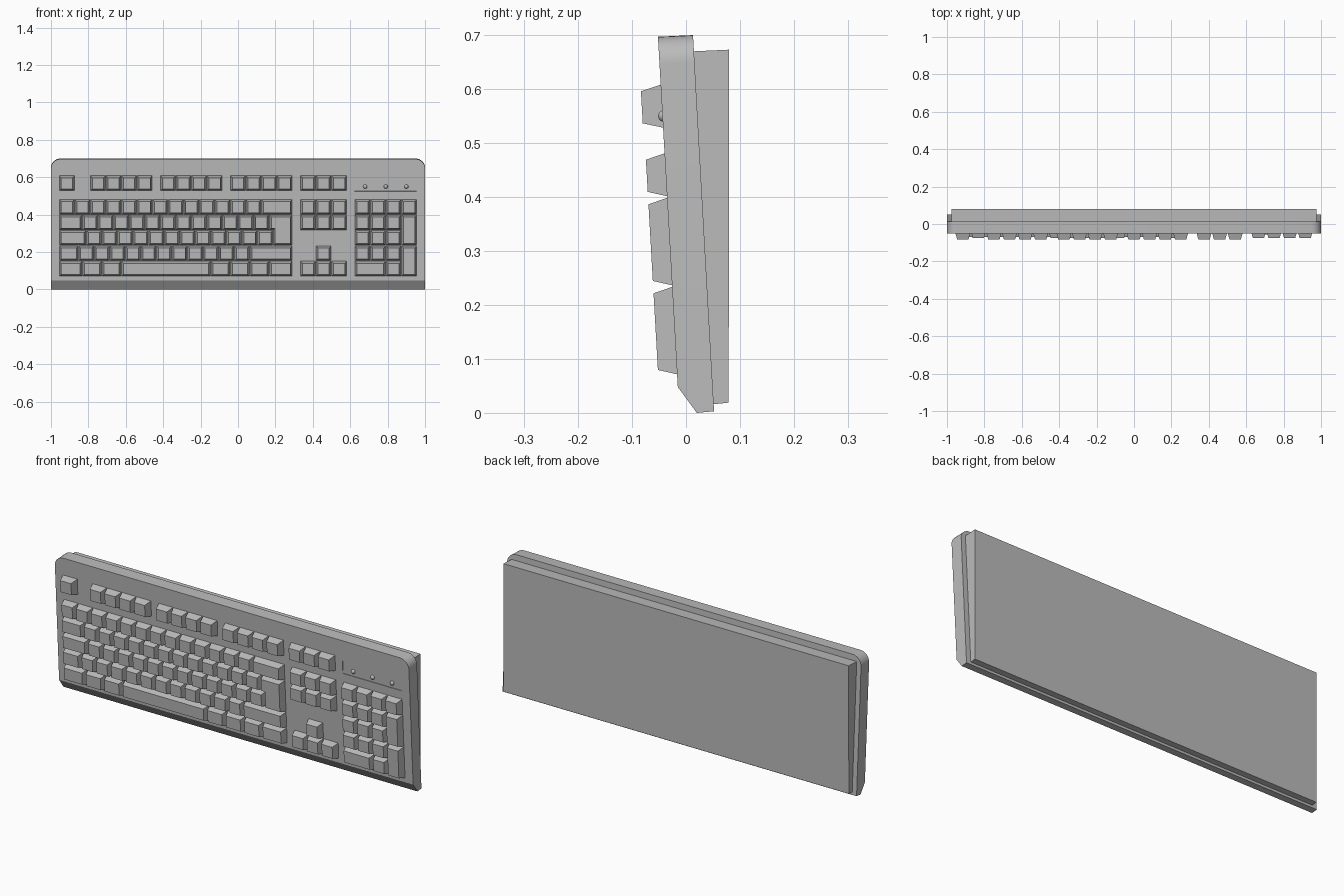
import bpy, bmesh
from mathutils import Vector

cube = bpy.data.objects.get("Cube")
if cube:
    bpy.data.objects.remove(cube, do_unlink=True)

grey = bpy.data.materials.new("plain grey")
grey.use_nodes = True
grey.diffuse_color = (0.5, 0.5, 0.5, 1)
grey.node_tree.nodes["Principled BSDF"].inputs["Base Color"].default_value = (0.5, 0.5, 0.5, 1)

UNIT = 0.0832      # width of one key
ROW = 0.0825       # height of one key row
ROW_BASE = 0.07    # bottom of the lowest row
SLOPE = 0.057      # lean of the front face
NORMAL = Vector((0, -1, -SLOPE)).normalized()


def on_front(x, z, height=0.0):
    """Point on the leaning front face, lifted along its normal."""
    return Vector((x, -0.0125 - SLOPE * z, z)) + NORMAL * height


def finish(name, bm):
    bmesh.ops.recalc_face_normals(bm, faces=bm.faces)
    mesh = bpy.data.meshes.new(name)
    bm.to_mesh(mesh)
    bm.free()
    mesh.materials.append(grey)
    obj = bpy.data.objects.new(name, mesh)
    bpy.context.collection.objects.link(obj)
    return obj


def loft(bm, lower, upper):
    """Closed solid between two matching outlines."""
    a = [bm.verts.new(p) for p in lower]
    b = [bm.verts.new(p) for p in upper]
    bm.faces.new(a)
    bm.faces.new(b)
    for i in range(len(a)):
        j = (i + 1) % len(a)
        bm.faces.new((a[i], a[j], b[j], b[i]))
    return a, b


def side_prism(bm, profile, half):
    return loft(bm, [(-half, y, z) for y, z in profile], [(half, y, z) for y, z in profile])


def inset(points, amount):
    """Shrink a counter-clockwise outline made of right angles."""
    result = []
    for i, p in enumerate(points):
        before = (p - points[i - 1]).normalized()
        after = (points[(i + 1) % len(points)] - p).normalized()
        turn = before + after
        result.append(p + amount * Vector((-turn.y, turn.x)))
    return result


def add_key(bm, outline, height=0.035):
    """Tapered key from an outline in key units and rows."""
    flat = [Vector(((u - 11.5) * UNIT, ROW_BASE + r * ROW)) for u, r in outline]
    foot, top = inset(flat, 0.001), inset(flat, 0.0115)
    loft(bm, [on_front(p.x, p.y, -0.002) for p in foot],
         [on_front(p.x, p.y, height) for p in top])


def box_key(bm, u, r, w=1, h=1, height=0.035):
    add_key(bm, [(u, r), (u + w, r), (u + w, r + h), (u, r + h)], height)


def key_row(bm, u, r, widths, height=0.035):
    for w in widths:
        box_key(bm, u, r, w, 1, height)
        u += w


# Case: leaning slab with a chamfered front foot and rounded top corners
bm = bmesh.new()
case_profile = [(0.02, 0), (0.052, 0.003), (0.013, 0.70), (-0.052, 0.697), (-0.0152, 0.048)]
a, b = side_prism(bm, case_profile, 1.0)
corners = [bm.edges.get((ring[2], ring[3])) for ring in (a, b)]
bmesh.ops.bevel(bm, geom=corners, offset=0.05, segments=8, profile=0.5, affect='EDGES')
case = finish("case", bm)

# Shallow recess for the indicator lights
RECESS = 0.003
bm = bmesh.new()
window = [(0.622, 0.525), (0.955, 0.525), (0.955, 0.61), (0.622, 0.61)]
loft(bm, [on_front(x, z, -RECESS) for x, z in window], [on_front(x, z, 0.02) for x, z in window])
cutter = finish("recess_cutter", bm)
cutter.hide_render = True
cut = case.modifiers.new("recess", 'BOOLEAN')
cut.object = cutter
cut.operation = 'DIFFERENCE'
cut.solver = 'EXACT'
bpy.ops.object.select_all(action='DESELECT')
bpy.context.view_layer.objects.active = case
case.select_set(True)
bpy.ops.object.modifier_apply(modifier=cut.name)
bpy.data.objects.remove(cutter, do_unlink=True)
bpy.ops.object.shade_smooth_by_angle()

# Back wedge that brings the rear upright
bm = bmesh.new()
side_prism(bm, [(0.0505, 0.016), (0.079, 0.019), (0.08, 0.673), (0.0145, 0.67)], 0.975)
finish("back_wedge", bm)

# Main block, bottom row first
bm = bmesh.new()
key_row(bm, 0, 0, [1.5, 1.25, 1.25, 5.75, 1.25, 1.25, 1.25, 1.5])
key_row(bm, 0, 1, [1.25] + [1] * 11 + [2.75])
key_row(bm, 0, 2, [1.75] + [1] * 12)
key_row(bm, 0, 3, [1.5] + [1] * 12)
key_row(bm, 0, 4, [1] * 13 + [2])
add_key(bm, [(13.75, 2), (15, 2), (15, 4), (13.5, 4), (13.5, 3), (13.75, 3)])
finish("main_keys", bm)

# Top row in separate groups
bm = bmesh.new()
for start, count in ((0, 1), (2, 4), (6.5, 4), (11, 4), (15.5, 3)):
    key_row(bm, start, 5.54, [1] * count, 0.037)
finish("function_keys", bm)

# Navigation block and arrows
bm = bmesh.new()
for row in (0, 3, 4):
    key_row(bm, 15.5, row, [1] * 3)
box_key(bm, 16.5, 1)
finish("navigation_keys", bm)

# Number pad with two tall keys on its right
bm = bmesh.new()
key_row(bm, 19, 0, [2, 1])
for row in (1, 2, 3):
    key_row(bm, 19, row, [1] * 3)
key_row(bm, 19, 4, [1] * 4)
for row in (0, 2):
    box_key(bm, 22, row, 1, 2)
finish("number_pad_keys", bm)

# Indicator lights
for name, x in (("left", 0.68), ("middle", 0.79), ("right", 0.90)):
    bm = bmesh.new()
    bmesh.ops.create_uvsphere(bm, u_segments=16, v_segments=8, radius=0.011)
    bmesh.ops.translate(bm, verts=bm.verts, vec=on_front(x, 0.55, -RECESS))
    light = finish("indicator_" + name, bm)
    for face in light.data.polygons:
        face.use_smooth = True
